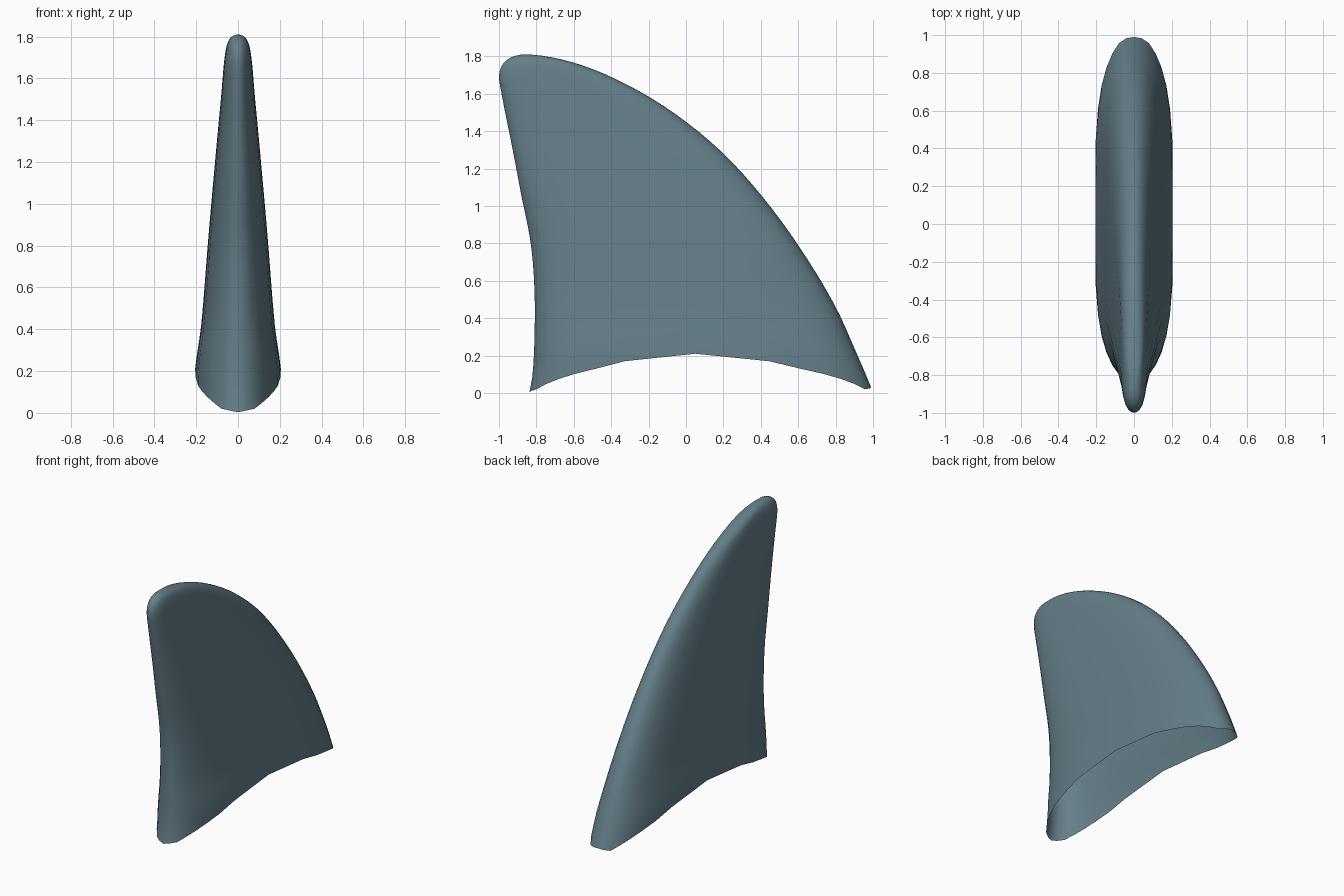
import bpy, bmesh, math

if "Cube" in bpy.data.objects:
    bpy.data.objects.remove(bpy.data.objects["Cube"])

TOP = 1.81
# Outline curves as (height, value), from the tip downwards
TRAIL = [(1.81, -.86), (1.795, -.935), (1.75, -.985), (1.69, -1.0), (1.62, -.99), (1.45, -.957),
         (1.08, -.885), (.8, -.83), (.55, -.81), (.3, -.81), (.1, -.82), (0, -.838)]
LEAD = [(1.81, -.86), (1.80, -.75), (1.69, -.4), (1.45, 0), (1.28, .2), (1.06, .4),
        (.79, .6), (.46, .8), (.24, .9), (.03, .99), (0, 1.0)]
WIDTH = [(1.81, 0), (1.80, .03), (1.77, .05), (1.7, .064), (1.5, .082), (1.2, .11),
         (.8, .145), (.42, .176), (.21, .205), (.1, .206), (0, .206)]
ARCH = [.02, .075, .13, .21]          # height of the arched lower rim


def curve(points, z):
    """Smooth value at height z; the square root keeps the tip round."""
    s = math.sqrt(max(0, TOP - z))
    p = [(math.sqrt(TOP - a), b) for a, b in points]
    n = len(p)
    i = max(k for k in range(n - 1) if p[k][0] <= s)

    def slope(k):
        a, b = p[max(k - 1, 0)], p[min(k + 1, n - 1)]
        return (b[1] - a[1]) / (b[0] - a[0])
    h = p[i + 1][0] - p[i][0]
    t = (s - p[i][0]) / h
    return ((2*t**3 - 3*t*t + 1) * p[i][1] + (t**3 - 2*t*t + t) * h * slope(i)
            + (3*t*t - 2*t**3) * p[i + 1][1] + (t**3 - t*t) * h * slope(i + 1))


def rim(a):
    """Height of the lower rim at angle a (0 = leading edge)."""
    end = .03 if math.cos(a) > 0 else .003
    table = [end] + ARCH
    k = math.asin(min(1, abs(math.sin(a)))) / (math.pi / 8)
    i = min(3, int(k))
    return table[i] + (table[i + 1] - table[i]) * (k - i)


# Fin: lofted rounded sections, open underneath
COLS, ROWS = 32, 36
bm = bmesh.new()
rings = []
for r in range(ROWS + 1):
    level = math.sin(math.pi / 2 * r / ROWS)
    ring = []
    for c in range(COLS):
        a = 2 * math.pi * c / COLS
        zb = rim(a)
        z = zb + (TOP - zb) * level
        back, front = curve(TRAIL, z), curve(LEAD, z)
        f = math.copysign(abs(math.cos(a)) ** .5, math.cos(a)) if abs(math.cos(a)) > 1e-6 else 0
        y = (back + front) / 2 + (front - back) / 2 * f
        ring.append(bm.verts.new((curve(WIDTH, z) * math.sin(a), y, z)))
    rings.append(ring)
for lo, hi in zip(rings, rings[1:]):
    for c in range(COLS):
        d = (c + 1) % COLS
        bm.faces.new((lo[c], lo[d], hi[d], hi[c]))
bmesh.ops.remove_doubles(bm, verts=bm.verts, dist=.0005)
bmesh.ops.recalc_face_normals(bm, faces=bm.faces)
for f in bm.faces:
    f.smooth = True
mesh = bpy.data.meshes.new("fin")
bm.to_mesh(mesh)
bm.free()
fin = bpy.data.objects.new("fin", mesh)
bpy.context.collection.objects.link(fin)

# Slate blue-grey material
mat = bpy.data.materials.new("slate")
mat.diffuse_color = (.13, .21, .25, 1)
mat.use_nodes = True
mat.node_tree.nodes["Principled BSDF"].inputs["Base Color"].default_value = mat.diffuse_color
mesh.materials.append(mat)
